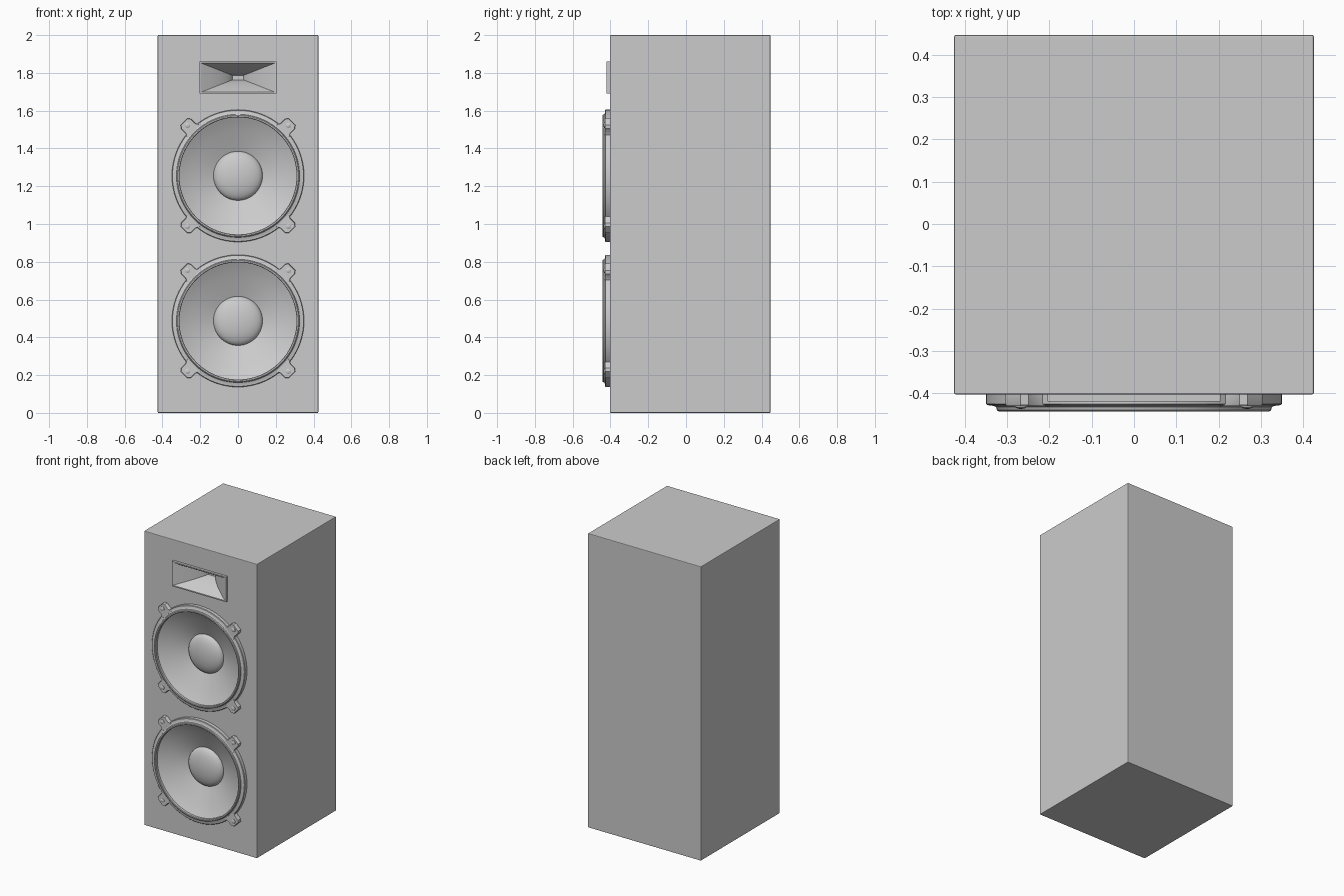
import bpy, bmesh, math

if "Cube" in bpy.data.objects:
    bpy.data.objects.remove(bpy.data.objects["Cube"])

FRONT = -0.403


def loft(name, sections, smooth=30):
    """Skin rings of (x, z) points given at depths y, then cap the last ring."""
    bm = bmesh.new()
    rings = [[bm.verts.new((x, y, z)) for x, z in pts] for pts, y in sections]
    n = len(rings[0])
    for a, b in zip(rings, rings[1:]):
        for j in range(n):
            k = (j + 1) % n
            bm.faces.new((a[j], a[k], b[k], b[j]))
    bm.faces.new(rings[-1])
    mesh = bpy.data.meshes.new(name)
    bm.to_mesh(mesh)
    bm.free()
    ob = bpy.data.objects.new(name, mesh)
    bpy.context.collection.objects.link(ob)
    bpy.ops.object.select_all(action='DESELECT')
    ob.select_set(True)
    bpy.context.view_layer.objects.active = ob
    bpy.ops.object.shade_smooth_by_angle(angle=math.radians(smooth))
    return ob


def circle(r, cx, cz, n):
    return [(cx + r * math.cos(2 * math.pi * i / n),
             cz + r * math.sin(2 * math.pi * i / n)) for i in range(n)]


def rect(w, h, cz):
    return [(w, cz - h), (w, cz + h), (-w, cz + h), (-w, cz - h)]


def lathe(name, profile, cx, cz, n=72):
    return loft(name, [(circle(r, cx, cz, n), y) for r, y in profile])


# Cabinet with softened edges
bpy.ops.mesh.primitive_cube_add(size=1, location=(0, 0.022, 1))
cabinet = bpy.context.object
cabinet.name = "cabinet"
cabinet.scale = (0.85, 0.85, 2)
bpy.ops.object.transform_apply(location=True, rotation=False, scale=True)
bevel = cabinet.modifiers.new("edge_bevel", 'BEVEL')
bevel.width = 0.004
bevel.segments = 2
bpy.ops.object.modifier_apply(modifier=bevel.name)


def cut_pocket(loc, cylinder, size):
    """Cut a driver or horn opening into the cabinet front."""
    if cylinder:
        bpy.ops.mesh.primitive_cylinder_add(vertices=72, radius=size[0], depth=size[1],
                                            location=loc, rotation=(math.pi / 2, 0, 0))
    else:
        bpy.ops.mesh.primitive_cube_add(size=1, location=loc)
        bpy.context.object.scale = size
    cutter = bpy.context.object
    cutter.hide_render = True
    mod = cabinet.modifiers.new("opening", 'BOOLEAN')
    mod.operation = 'DIFFERENCE'
    mod.solver = 'EXACT'
    mod.object = cutter
    bpy.context.view_layer.objects.active = cabinet
    bpy.ops.object.modifier_apply(modifier=mod.name)
    bpy.data.objects.remove(cutter)


# Woofers: frame, surround, cone, dust cap, mounting tabs and screws
frame = [(0.35, FRONT), (0.35, -0.425), (0.347, -0.428), (0.331, -0.430),
         (0.326, -0.433), (0.324, -0.440), (0.320, -0.443), (0.313, -0.443),
         (0.310, -0.440), (0.310, -0.425)]
cone = [(0.310 + (0.13 - 0.310) * t / 6,
         -0.425 + 0.085 * (t / 6) ** 0.9) for t in range(1, 7)]
cap = [(0.13 * math.cos(a), -0.34 - 0.045 * math.sin(a))
       for a in (math.radians(88) * i / 8 for i in range(1, 9))]
tab_shape = [(0.33, -0.05), (0.355, -0.037), (0.39, -0.037), (0.404, -0.025),
             (0.404, 0.025), (0.39, 0.037), (0.355, 0.037), (0.33, 0.05)]

for label, cz in (("upper", 1.255), ("lower", 0.487)):
    cut_pocket((0, FRONT, cz), True, (0.33, 0.26))
    lathe(label + "_woofer", frame + cone + cap, 0, cz)
    for i in range(4):
        a = math.radians(45 + 90 * i)
        c, s = math.cos(a), math.sin(a)

        def tab(k):
            return [(c * (u * k + 0.37 * (1 - k)) - s * v * k,
                     cz + s * (u * k + 0.37 * (1 - k)) + c * v * k) for u, v in tab_shape]
        loft(f"{label}_mounting_tab_{i + 1}",
             [(tab(1), FRONT), (tab(1), -0.426), (tab(0.94), -0.430)])
        lathe(f"{label}_screw_{i + 1}",
              [(0.014, -0.428), (0.014, -0.433), (0.009, -0.436), (0.002, -0.437)],
              0.378 * c, cz + 0.378 * s, 16)

# Horn tweeter: raised rectangular frame and flared throat
HZ = 1.775
cut_pocket((0, FRONT, HZ), False, (0.40, 0.36, 0.162))
horn = [(rect(0.204, 0.085, HZ), FRONT), (rect(0.204, 0.085, HZ), -0.420),
        (rect(0.195, 0.077, HZ), -0.420)]
for i in range(1, 11):
    t = i / 10
    f = (1 - t) ** 1.4
    horn.append((rect(0.03 + 0.165 * f, 0.012 + 0.065 * f, HZ), -0.420 + 0.14 * t))
loft("horn_tweeter", horn)
